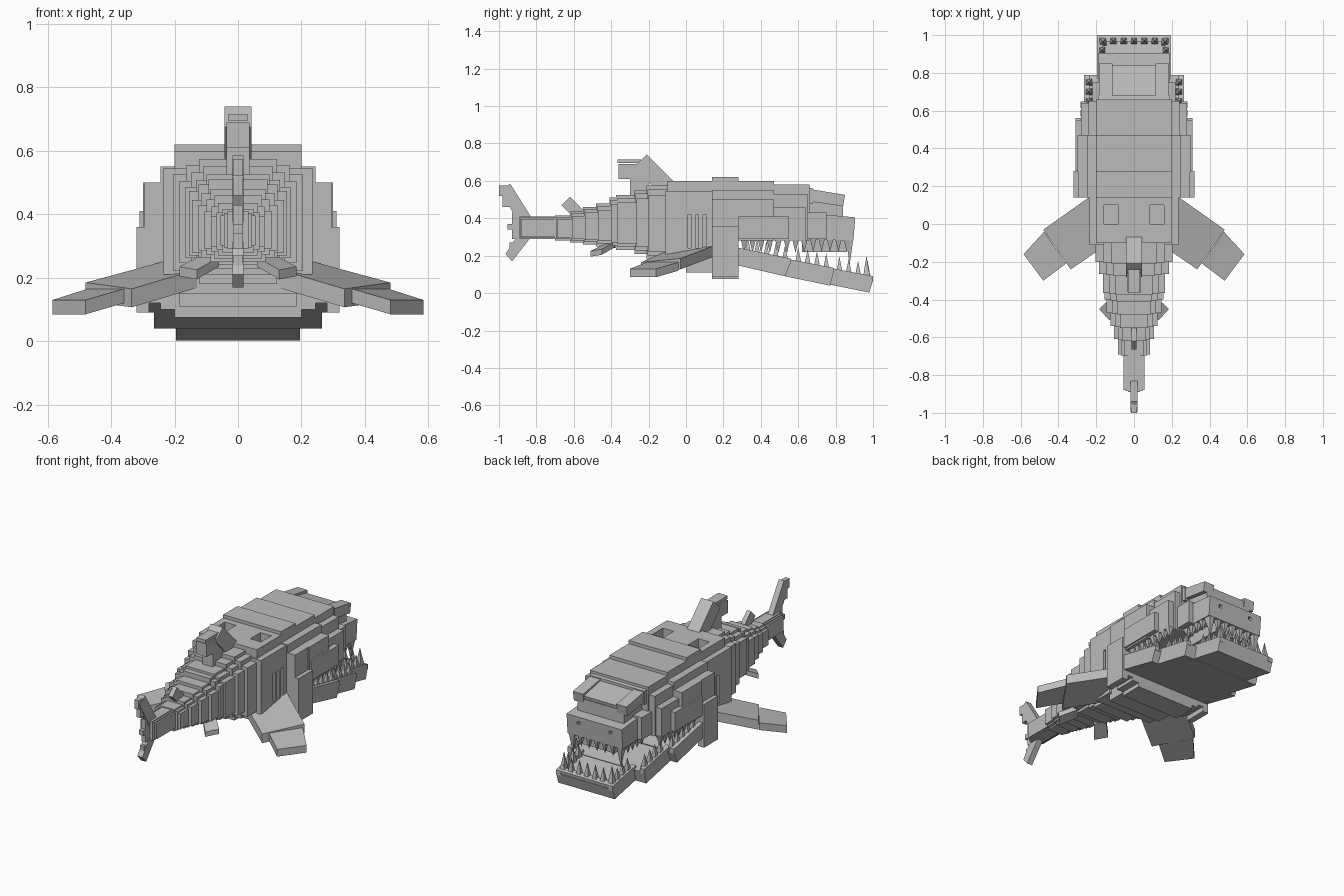
import bpy, bmesh, math
from mathutils import Matrix, Vector

if "Cube" in bpy.data.objects:
    bpy.data.objects.remove(bpy.data.objects["Cube"])

grey = bpy.data.materials.new("plain grey")
grey.use_nodes = True
grey.diffuse_color = (0.5, 0.5, 0.5, 1)
grey.node_tree.nodes["Principled BSDF"].inputs["Base Color"].default_value = (0.5, 0.5, 0.5, 1)


def finish(name, bm):
    bmesh.ops.recalc_face_normals(bm, faces=bm.faces)
    mesh = bpy.data.meshes.new(name)
    bm.to_mesh(mesh)
    bm.free()
    mesh.materials.append(grey)
    ob = bpy.data.objects.new(name, mesh)
    bpy.context.collection.objects.link(ob)
    return ob


def add_box(bm, x0, x1, y0, y1, z0, z1):
    mid = Vector((x0 + x1, y0 + y1, z0 + z1)) / 2
    size = Matrix.Diagonal((x1 - x0, y1 - y0, z1 - z0, 1))
    bmesh.ops.create_cube(bm, size=1, matrix=Matrix.Translation(mid) @ size)


def boxes(name, items):
    """Boxes centred on x = 0, each given as (half width, y0, y1, z0, z1)."""
    bm = bmesh.new()
    for w, *rest in items:
        add_box(bm, -w, w, *rest)
    return finish(name, bm)


def side_boxes(name, items):
    """Boxes given as (x0, x1, y0, y1, z0, z1), repeated on both sides."""
    bm = bmesh.new()
    for x0, x1, *rest in items:
        add_box(bm, x0, x1, *rest)
        add_box(bm, -x1, -x0, *rest)
    return finish(name, bm)


def plate(name, profile, x0, x1, both=False):
    """Side profile of (y, z) points extruded across x."""
    bm = bmesh.new()
    for s in ((1, -1) if both else (1,)):
        a, b = ([bm.verts.new((s * x, y, z)) for y, z in profile] for x in (x0, x1))
        bm.faces.new(a)
        bm.faces.new(b)
        for i in range(len(a)):
            j = (i + 1) % len(a)
            bm.faces.new((a[i], a[j], b[j], b[i]))
    return finish(name, bm)


def fins(name, top, thick):
    """A sloping slab under four top corners, on both sides."""
    bm = bmesh.new()
    for s in (1, -1):
        upper = [bm.verts.new((s * x, y, z)) for x, y, z in top]
        lower = [bm.verts.new((s * x, y, z - thick)) for x, y, z in top]
        bm.faces.new(upper)
        bm.faces.new(lower)
        for i in range(4):
            j = (i + 1) % 4
            bm.faces.new((upper[i], upper[j], lower[j], lower[i]))
    return finish(name, bm)


def teeth(name, points, height, size):
    """Four sided spikes; a negative height points down."""
    bm = bmesh.new()
    for x, y, z in points:
        turn = Matrix.Rotation(math.pi if height < 0 else 0, 4, 'X')
        place = Matrix.Translation((x, y, z + height / 2)) @ turn @ Matrix.Rotation(math.pi / 4, 4, 'Z')
        bmesh.ops.create_cone(bm, cap_ends=True, segments=4, radius1=size,
                              radius2=0, depth=abs(height), matrix=place)
    return finish(name, bm)


def cut(target, cutter):
    cutter.hide_render = True
    cutter.hide_set(True)
    mod = target.modifiers.new("cut", 'BOOLEAN')
    mod.operation, mod.solver, mod.object = 'DIFFERENCE', 'EXACT', cutter


# Stepped body rings from tail to shoulders: y0, y1, half width, bottom, top
rings = [(-.88, -.68, .055, .29, .41), (-.69, -.60, .085, .28, .415),
         (-.61, -.53, .105, .27, .435), (-.54, -.46, .125, .26, .46),
         (-.47, -.39, .145, .25, .48), (-.40, -.33, .155, .24, .51),
         (-.365, -.26, .165, .23, .525), (-.265, -.19, .185, .21, .55),
         (-.20, -.10, .205, .18, .575)]
parts = []
for y0, y1, w, b, t in rings:
    d = w * .2
    parts += [(w, y0, y1, b + d, t - d * 1.2), (w * .8, y0 - .005, y1, b + d / 2, t - d / 2),
              (w * .6, y0 - .01, y1, b, t)]
boxes("tail_body", parts)

# Shoulder section with eye sockets and gill slits
shoulder_top = boxes("shoulder_top", [(.2, -.1, .15, .4, .6)])
cut(shoulder_top, side_boxes("socket_cutter", [(.085, .16, 0, .1, .54, .7)]))
shoulder = boxes("shoulder", [(.235, -.11, .15, .21, .545)])
cut(shoulder, side_boxes("gill_cutter", [(.22, .3, y, y + .018, .24, .42) for y in (.01, .05, .09)]))
boxes("belly", [(.2, -.1, .02, .15, .25), (.185, 0, .15, .11, .25)])

# Jaw hinge band
boxes("hinge_band", [(.2, .14, .28, .075, .62), (.245, .14, .28, .1, .55), (.295, .14, .28, .12, .5)])
side_boxes("hinge_plate", [(.28, .32, .14, .28, .09, .36)])

# Upper head
boxes("skull", [(.2, .27, .47, .28, .6), (.245, .27, .47, .28, .55), (.3, .27, .47, .28, .5),
                (.2, .46, .66, .28, .58), (.24, .46, .65, .28, .53), (.28, .46, .64, .28, .46)])
side_boxes("cheek", [(.27, .31, .28, .55, .29, .41)])
boxes("snout_core", [(.16, .62, .84, .36, .49), (.11, .62, .86, .22, .4), (.22, .63, .75, .29, .43)])
snout = plate("snout", [(.62, .29), (.895, .28), (.905, .405), (.62, .43)], -.19, .19)
cut(snout, side_boxes("nostril_cutter", [(.1, .12, .87, 1, .355, .375)]))
plate("brow", [(.65, .48), (.83, .455), (.84, .51), (.65, .55)], -.12, .12)
plate("brow_ridge", [(.66, .49), (.84, .465), (.85, .525), (.67, .555)], .115, .185, True)
plate("brow_back", [(.63, .48), (.68, .475), (.68, .56), (.63, .57)], -.19, .19)

# Lower jaw, three sloping steps with a rim round a sunken floor
jaw = [(.27, .53, .56, .15, .09, .245, .185, .31), (.53, .77, .79, .09, .04, .185, .135, .265),
       (.77, .98, 1.0, .045, .003, .135, .09, .195)]
for n, (y0, y1, y2, b0, b1, t0, t1, w) in enumerate(jaw):
    number = str(n + 1)
    plate("jaw_floor_" + number, [(y0, b0), (y1, b1), (y2, t1 - .02), (y0, t0 - .02)], -w, w)
    plate("jaw_rim_" + number, [(y0, t0 - .03), (y2, t1 - .03), (y2, t1), (y0, t0)], w - .03, w, True)
plate("jaw_front_rim", [(.965, .06), (.995, .06), (1.0, .09), (.965, .1)], -.195, .195)

# Teeth rows
lower, upper = [], []
for s in (1, -1):
    lower += [(s * .275, .33 + .05 * i, .215 - .011 * i) for i in range(5)]
    lower += [(s * .24, .6 + .05 * i, .16 - .011 * i) for i in range(4)]
    lower += [(s * .17, .82 + .05 * i, .11 - .011 * i) for i in range(4)]
    upper += [(s * .265, .31 + .046 * i, .285) for i in range(8)]
    upper += [(s * .17, .68 + .045 * i, .29) for i in range(5)]
teeth("lower_teeth", lower, .085, .024)
teeth("upper_teeth", upper, -.07, .024)
row = [-.11, -.055, 0, .055, .11]
teeth("lower_front_teeth", [(x, .97, .08) for x in row], .1, .024)
teeth("upper_front_teeth", [(x, .875, .29) for x in row], -.08, .024)
teeth("fangs", [(s * .165, .875, .29) for s in (1, -1)], -.14, .027)
teeth("lower_fangs", [(s * .165, .965, .08) for s in (1, -1)], .12, .027)

# Pectoral and pelvic fins
fins("pectoral_fin", [(.24, .14, .25), (.48, -.03, .185), (.335, -.24, .165), (.1, -.08, .235)], .058)
fins("pectoral_tip", [(.475, -.04, .165), (.585, -.16, .13), (.48, -.30, .13), (.36, -.21, .165)], .045)
fins("pelvic_fin", [(.11, -.38, .275), (.185, -.45, .235), (.13, -.51, .225), (.06, -.43, .265)], .03)

# Dorsal fins
plate("dorsal_fin", [(-.21, .74), (-.07, .6), (-.14, .53), (-.28, .675)], -.042, .042)
boxes("dorsal_back", [(.036, -.36, -.24, .61, .69), (.032, -.365, -.24, .695, .715), (.036, -.30, -.2, .52, .64)])
plate("rear_fin", [(-.62, .515), (-.55, .445), (-.595, .4), (-.665, .47)], -.014, .014)

# Tail fin
plate("tail_upper", [(-.94, .585), (-.83, .41), (-.89, .37), (-.995, .55)], -.018, .018)
plate("tail_lower", [(-.93, .17), (-.82, .31), (-.87, .35), (-.965, .21)], -.018, .018)
boxes("tail_steps", [(.015, -1.0, -.95, .52, .575), (.015, -.98, -.92, .46, .55),
                     (.015, -.93, -.85, .29, .43), (.015, -.955, -.9, .34, .37),
                     (.015, -.945, -.9, .23, .27)])
